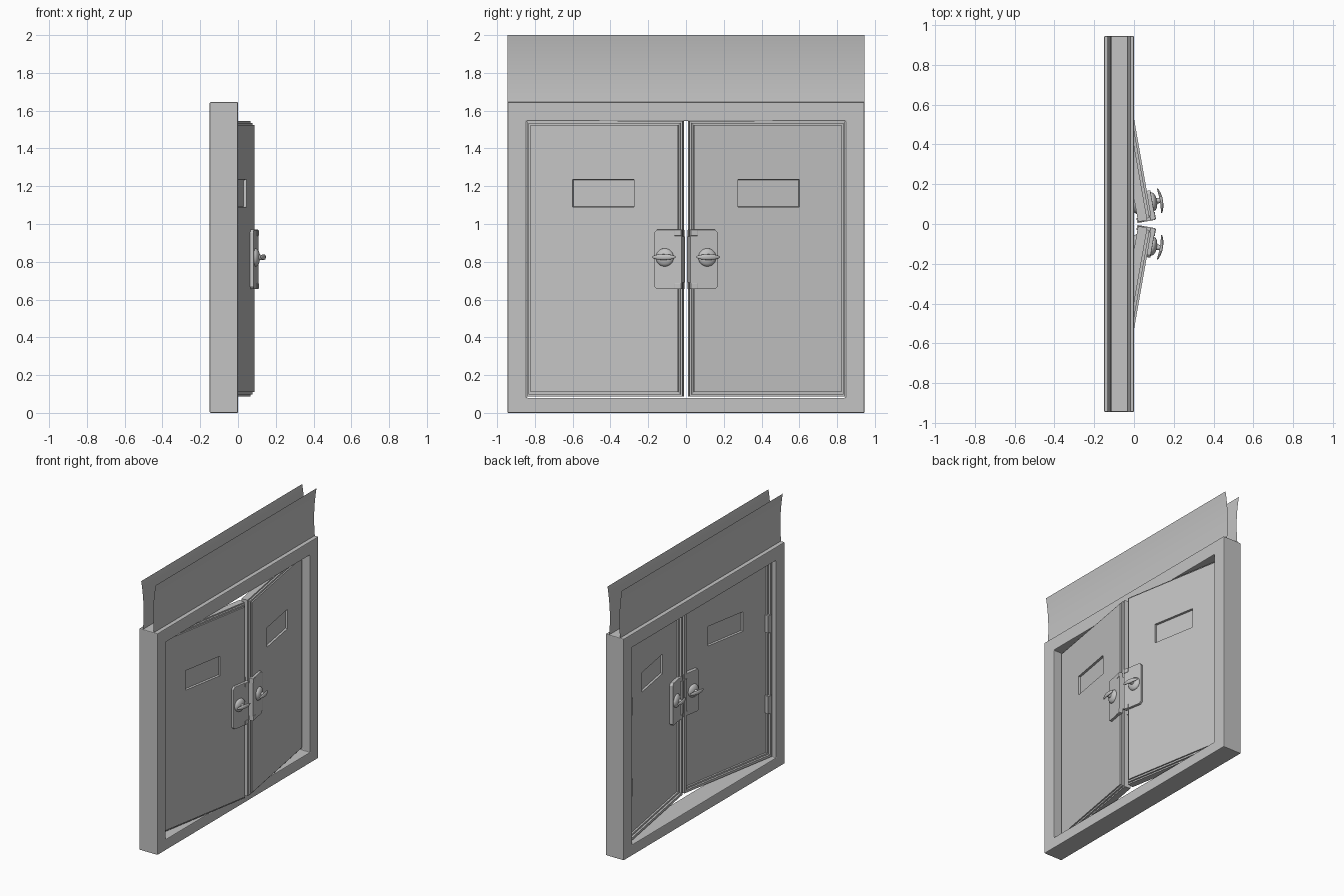
import bpy, bmesh, math
from mathutils import Matrix, Vector

cube = bpy.data.objects.get("Cube")
if cube:
    bpy.data.objects.remove(cube, do_unlink=True)

grey = bpy.data.materials.new("plain_grey")
grey.use_nodes = True
tone = (0.55, 0.55, 0.55, 1)
grey.diffuse_color = tone
grey.node_tree.nodes["Principled BSDF"].inputs["Base Color"].default_value = tone

# Swung-open door space: t = out of the door, u = from hinge to free edge
DOOR = (Matrix.Translation((-0.09, 0.84, 0)) @ Matrix.Rotation(math.radians(10), 4, 'Z')
        @ Matrix.Diagonal((1, -1, 1, 1)))


def finish(name, bm, matrix=None, mirror=False, bevel=0, smooth=False):
    if matrix:
        bm.transform(matrix)
    bmesh.ops.recalc_face_normals(bm, faces=bm.faces)
    mesh = bpy.data.meshes.new(name)
    bm.to_mesh(mesh)
    bm.free()
    mesh.materials.append(grey)
    ob = bpy.data.objects.new(name, mesh)
    bpy.context.collection.objects.link(ob)
    if bevel:
        mod = ob.modifiers.new("soft_edges", 'BEVEL')
        mod.width, mod.segments = bevel, 2
    if mirror:
        mod = ob.modifiers.new("both_sides", 'MIRROR')
        mod.use_axis = (False, True, False)
        mod.use_mirror_merge = False
    if smooth:
        bpy.ops.object.select_all(action='DESELECT')
        ob.select_set(True)
        bpy.context.view_layer.objects.active = ob
        bpy.ops.object.shade_smooth_by_angle(angle=math.radians(35))


def add_box(bm, lo, hi):
    lo, hi = Vector(lo), Vector(hi)
    m = Matrix.Translation((lo + hi) / 2) @ Matrix.Diagonal((*(hi - lo), 1))
    bmesh.ops.create_cube(bm, size=1, matrix=m)


def cut_rect(bm, ys, zs):
    """Slice a block along a rectangle and return its two x-facing centre faces."""
    for axis, values in ((Vector((0, 1, 0)), ys), (Vector((0, 0, 1)), zs)):
        for v in values:
            bmesh.ops.bisect_plane(bm, geom=bm.verts[:] + bm.edges[:] + bm.faces[:],
                                   plane_co=axis * v, plane_no=axis)
    bm.normal_update()

    def inside(f):
        c = f.calc_center_median()
        return abs(f.normal.x) > 0.9 and ys[0] < c.y < ys[1] and zs[0] < c.z < zs[1]
    return [f for f in bm.faces if inside(f)]


def ring(lo, hi, ys, zs):
    """Block with a rectangular opening through it along x."""
    bm = bmesh.new()
    add_box(bm, lo, hi)
    holes = cut_rect(bm, ys, zs)
    rims = list({e for f in holes for e in f.edges})
    bmesh.ops.delete(bm, geom=holes, context='FACES_ONLY')
    bmesh.ops.bridge_loops(bm, edges=rims)
    return bm


# Surrounding frame with one rectangular opening
finish("frame", ring((-0.15, -0.945, 0), (0, 0.945, 1.645), (-0.845, 0.845), (0.08, 1.545)),
       bevel=0.005)

# Curved flashing sheets above the frame
for name, side in (("front_flashing", 1), ("rear_flashing", -1)):
    bm = bmesh.new()
    rows = []
    for i in range(13):
        f = i / 12
        x = 0.045 - 0.034 * f + 0.048 * f * f
        rows.append([bm.verts.new((-0.075 + side * x, y, 1.643 + 0.357 * f))
                     for y in (-0.945, 0.945)])
    for a, b in zip(rows, rows[1:]):
        bm.faces.new((a[0], a[1], b[1], b[0]))
    finish(name, bm, smooth=True)

# Door borders: stepped rebate outside, raised rim and moulding inside
for name, t0, t1, outer, inner in (
        ("door_edge", -0.005, 0.012, 0, 0.035),
        ("door_rebate", 0.012, 0.025, 0.01, 0.035),
        ("door_rim", -0.035, -0.005, 0, 0.018),
        ("door_moulding", -0.02, -0.005, 0.018, 0.03)):
    bm = ring((t0, outer, 0.088 + outer), (t1, 0.836 - outer, 1.545 - outer),
              (inner, 0.836 - inner), (0.088 + inner, 1.545 - inner))
    finish(name, bm, DOOR, mirror=True)

# Door panel with a sunken window on each face
bm = bmesh.new()
add_box(bm, (-0.006, 0.022, 0.11), (0.035, 0.816, 1.523))
windows = cut_rect(bm, (0.25, 0.58), (1.09, 1.235))
bmesh.ops.inset_individual(bm, faces=windows, thickness=0.002, depth=-0.016)
finish("door_panel", bm, DOOR, mirror=True)

# Hinge blocks inside the rim
bm = bmesh.new()
for z in (0.48, 1.08):
    add_box(bm, (-0.037, 0.004, z - 0.065), (-0.004, 0.04, z + 0.065))
finish("hinges", bm, DOOR, mirror=True)

# Lock edge plate wrapping the free edge
bm = bmesh.new()
add_box(bm, (-0.04, 0.815, 0.69), (0.05, 0.841, 0.935))
finish("lock_edge_plate", bm, DOOR, mirror=True)

# Lock plates, knobs and levers on both faces of each door
for name, side, shift in (("outer", 1, 0), ("inner", -1, -0.022)):
    face = DOOR @ Matrix.Diagonal((side, 1, 1, 1)) @ Matrix.Translation((shift, 0, 0))

    bm = bmesh.new()
    outline = [(0.84, 0.655), (0.84, 0.97), (0.705, 0.97), (0.69, 0.955),
               (0.69, 0.67), (0.705, 0.655)]
    base = bm.faces.new([bm.verts.new((0.027, u, z)) for u, z in outline])
    top = bmesh.ops.extrude_face_region(bm, geom=[base])["geom"]
    bmesh.ops.translate(bm, vec=(0.026, 0, 0),
                        verts=[v for v in top if isinstance(v, bmesh.types.BMVert)])
    for z in (0.672, 0.953):
        add_box(bm, (0.05, 0.8, z - 0.016), (0.056, 0.838, z + 0.016))
    finish(name + "_lock_plate", bm, face, mirror=True, bevel=0.003)

    bm = bmesh.new()
    bmesh.ops.create_uvsphere(bm, u_segments=24, v_segments=12, radius=1,
                              matrix=Matrix.Translation((0.053, 0.748, 0.823))
                              @ Matrix.Diagonal((0.024, 0.048, 0.048, 1)))
    m = Matrix.Translation((0.082, 0.748, 0.823)) @ Matrix.Rotation(math.pi / 2, 4, 'Y')
    bmesh.ops.create_cone(bm, cap_ends=True, segments=24, radius1=0.016, radius2=0.012,
                          depth=0.03, matrix=m)
    finish(name + "_knob", bm, face, mirror=True, smooth=True)

    bm = bmesh.new()
    bmesh.ops.create_uvsphere(bm, u_segments=20, v_segments=12, radius=1,
                              matrix=Matrix.Diagonal((0.008, 0.064, 0.015, 1)))
    for v in bm.verts:
        v.co.x -= 2.5 * v.co.y ** 2
    bmesh.ops.translate(bm, vec=(0.099, 0.75, 0.825), verts=bm.verts)
    finish(name + "_lever", bm, face, mirror=True, smooth=True)
